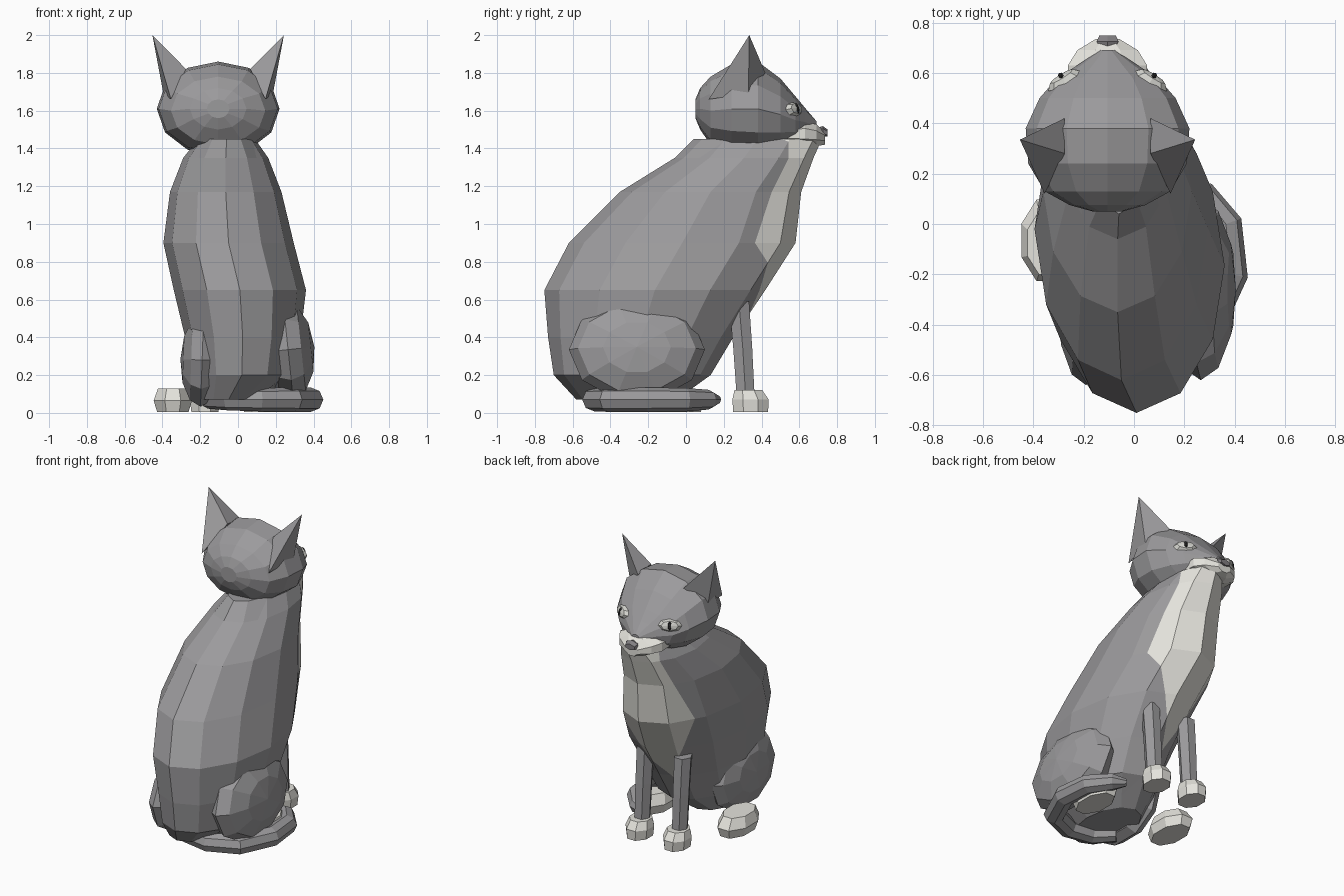
import bpy, bmesh, math
from mathutils import Vector, Matrix

if "Cube" in bpy.data.objects:
    bpy.data.objects.remove(bpy.data.objects["Cube"])


def material(name, rgb):
    m = bpy.data.materials.new(name)
    m.diffuse_color = (*rgb, 1)
    m.use_nodes = True
    m.node_tree.nodes["Principled BSDF"].inputs["Base Color"].default_value = m.diffuse_color
    return m


GREY = material("grey fur", (0.33, 0.325, 0.335))
CREAM = material("cream fur", (0.78, 0.77, 0.72))
NOSE = material("dark grey nose", (0.22, 0.21, 0.22))
EYE = material("pale eye", (0.66, 0.66, 0.62))
PUPIL = material("black pupil", (0.02, 0.02, 0.02))


def finish(name, bm, *mats):
    bmesh.ops.recalc_face_normals(bm, faces=bm.faces)
    me = bpy.data.meshes.new(name)
    bm.to_mesh(me)
    bm.free()
    for m in mats:
        me.materials.append(m)
    ob = bpy.data.objects.new(name, me)
    bpy.context.collection.objects.link(ob)
    return ob


def loft_mesh(rings, seg, axis, turn=0.0):
    """Skin elliptical rings (position, centre u, centre v, radius u, radius v)."""
    bm = bmesh.new()
    loops = []
    for p, cu, cv, ru, rv in rings:
        loop = []
        for i in range(seg):
            a = 2 * math.pi * (i + turn) / seg
            u, v = cu + ru * math.sin(a), cv + rv * math.cos(a)
            loop.append(bm.verts.new((u, v, p) if axis == 'z' else (u, p, v)))
        loops.append(loop)
    for a, b in zip(loops, loops[1:]):
        for i in range(seg):
            j = (i + 1) % seg
            bm.faces.new((a[i], a[j], b[j], b[i]))
    bm.faces.new(loops[0])
    bm.faces.new(loops[-1])
    return bm


def loft(name, rings, seg, axis, mat, turn=0.0):
    return finish(name, loft_mesh(rings, seg, axis, turn), mat)


def ellipsoid(name, loc, radii, mat, segs=10, rows=6, rot=None):
    bm = bmesh.new()
    bmesh.ops.create_uvsphere(bm, u_segments=segs, v_segments=rows, radius=1)
    m = Matrix.Translation(loc) @ (rot or Matrix()) @ Matrix.Diagonal((*radii, 1))
    bmesh.ops.transform(bm, matrix=m, verts=bm.verts)
    return finish(name, bm, mat)


# Body: height, centre x, half width, back y, front y
profile = [(0.07, -0.05, 0.16, -0.58, -0.05), (0.20, 0.02, 0.27, -0.70, 0.13),
           (0.40, 0.025, 0.305, -0.73, 0.25), (0.65, 0.01, 0.35, -0.75, 0.42),
           (0.90, -0.05, 0.345, -0.62, 0.58), (1.17, -0.065, 0.295, -0.35, 0.61),
           (1.35, -0.065, 0.225, -0.06, 0.675), (1.45, -0.06, 0.15, 0.04, 0.72)]
bm = loft_mesh([(z, cx, (b + f) / 2, w, (f - b) / 2) for z, cx, w, b, f in profile], 12, 'z')
# Cream chest: cut along slanted lines, widest at the breast, tapering both ways
CX, BREAST = -0.055, 0.9
LOWER, UPPER = (0.05, 0.48), (0.13, 1.45)
WIDE = 0.255
for x0, z0 in (LOWER, UPPER):
    for s in (-1, 1):
        part = [f for f in bm.faces if f.calc_center_median().y > 0
                and (f.calc_center_median().z - BREAST) * (z0 - BREAST) > 0]
        geom = list({g for f in part for g in (*f.verts, *f.edges)}) + part
        no = Vector((BREAST - z0, 0, -s * (WIDE - x0)))
        bmesh.ops.bisect_plane(bm, geom=geom, plane_co=(CX + s * x0, 0, z0), plane_no=no)
bmesh.ops.recalc_face_normals(bm, faces=bm.faces)
for f in bm.faces:
    c = f.calc_center_median()
    x0, z0 = LOWER if c.z < BREAST else UPPER
    half = x0 + (WIDE - x0) * (c.z - z0) / (BREAST - z0)
    if f.normal.y > 0.05 and abs(f.normal.z) < 0.95 and c.y > 0 and abs(c.x - CX) < half:
        f.material_index = 1
finish("body", bm, GREY, CREAM)

# Head along y
HX = -0.105
loft("head", [(0.05, HX, 1.61, 0.06, 0.05), (0.075, HX, 1.61, 0.15, 0.11),
              (0.13, HX, 1.60, 0.25, 0.18), (0.24, HX, 1.61, 0.315, 0.235),
              (0.38, HX, 1.61, 0.325, 0.25), (0.50, HX, 1.58, 0.27, 0.19),
              (0.58, HX, 1.55, 0.20, 0.125), (0.63, HX, 1.54, 0.12, 0.075),
              (0.69, HX, 1.52, 0.03, 0.025)], 12, 'y', GREY)
loft("muzzle", [(0.54, HX, 1.475, 0.17, 0.055), (0.63, HX, 1.478, 0.17, 0.073),
                (0.69, HX, 1.47, 0.13, 0.062), (0.735, HX, 1.455, 0.05, 0.038)],
     8, 'y', CREAM, turn=0.5)
loft("nose", [(0.69, HX, 1.49, 0.03, 0.02), (0.725, HX, 1.49, 0.05, 0.028),
              (0.748, HX, 1.482, 0.038, 0.02)], 6, 'y', NOSE)

for side, s in (("left", -1), ("right", 1)):
    # Ear: tall pyramid leaning outwards
    bm = bmesh.new()
    tip = bm.verts.new((HX + s * 0.348, 0.335, 2.0))
    base = [bm.verts.new((HX + s * x, y, z)) for x, y, z in
            ((0.17, 0.42, 1.80), (0.17, 0.28, 1.82), (0.25, 0.12, 1.66), (0.29, 0.33, 1.69))]
    bm.faces.new(base)
    for i in range(4):
        bm.faces.new((base[i], base[(i + 1) % 4], tip))
    finish(side + "_ear", bm, GREY)

    # Eye and slit pupil, facing forward and outward
    d = Vector((s * 0.5, 0.8, 0.3)).normalized()
    rot = d.to_track_quat('Z', 'Y').to_matrix().to_4x4()
    loc = Vector((HX + s * 0.172, 0.568, 1.605))
    ellipsoid(side + "_eye", loc, (0.075, 0.042, 0.032), EYE, 8, 4, rot)
    ellipsoid(side + "_pupil", loc + d * 0.026, (0.012, 0.03, 0.009), PUPIL, 6, 4, rot)

    # Front leg and paw
    x = -0.035 + s * 0.14
    loft(side + "_front_leg", [(0.10, x, 0.315, 0.052, 0.055), (0.35, x, 0.30, 0.056, 0.058),
                               (0.59, x, 0.28, 0.058, 0.062)], 6, 'z', GREY, turn=0.5)
    loft(side + "_front_paw", [(0.005, x, 0.342, 0.078, 0.1), (0.07, x, 0.342, 0.086, 0.104),
                               (0.12, x, 0.33, 0.07, 0.08)], 8, 'z', CREAM, turn=0.5)

    # Hind paw
    x = -0.045 + s * 0.30
    loft(side + "_hind_paw", [(0.005, x, -0.065, 0.09, 0.155), (0.065, x, -0.065, 0.11, 0.175),
                              (0.13, x, -0.075, 0.085, 0.135)], 8, 'z', CREAM, turn=0.5)

# Haunches: flattened ovals, the right one higher and further out
for side, loc, radii, lean in (("right", (0.265, -0.26, 0.335), (0.275, 0.36, 0.14), 84),
                               ("left", (-0.19, -0.32, 0.28), (0.26, 0.32, 0.115), 92)):
    ellipsoid(side + "_haunch", loc, radii, GREY, 10, 6,
              Matrix.Rotation(math.radians(lean), 4, 'Y'))

# Tail: tapered tube curling round the right hind paw
path = [(-0.16, -0.36), (-0.05, -0.46), (0.12, -0.485), (0.29, -0.41),
        (0.385, -0.2), (0.365, 0.0), (0.27, 0.12), (0.2, 0.165)]
radii = [0.05, 0.06, 0.065, 0.068, 0.068, 0.065, 0.055, 0.025]
bm = bmesh.new()
loops = []
for i, (x, y) in enumerate(path):
    a, b = path[max(i - 1, 0)], path[min(i + 1, len(path) - 1)]
    t = Vector((b[0] - a[0], b[1] - a[1], 0)).normalized()
    n = Vector((t.y, -t.x, 0))
    loops.append([bm.verts.new(Vector((x, y, 0.07)) + radii[i] *
                  (n * math.cos(k * math.pi / 4) + Vector((0, 0, 0.95 * math.sin(k * math.pi / 4)))))
                  for k in range(8)])
for a, b in zip(loops, loops[1:]):
    for k in range(8):
        bm.faces.new((a[k], a[(k + 1) % 8], b[(k + 1) % 8], b[k]))
bm.faces.new(loops[0])
bm.faces.new(loops[-1])
finish("tail", bm, GREY)
